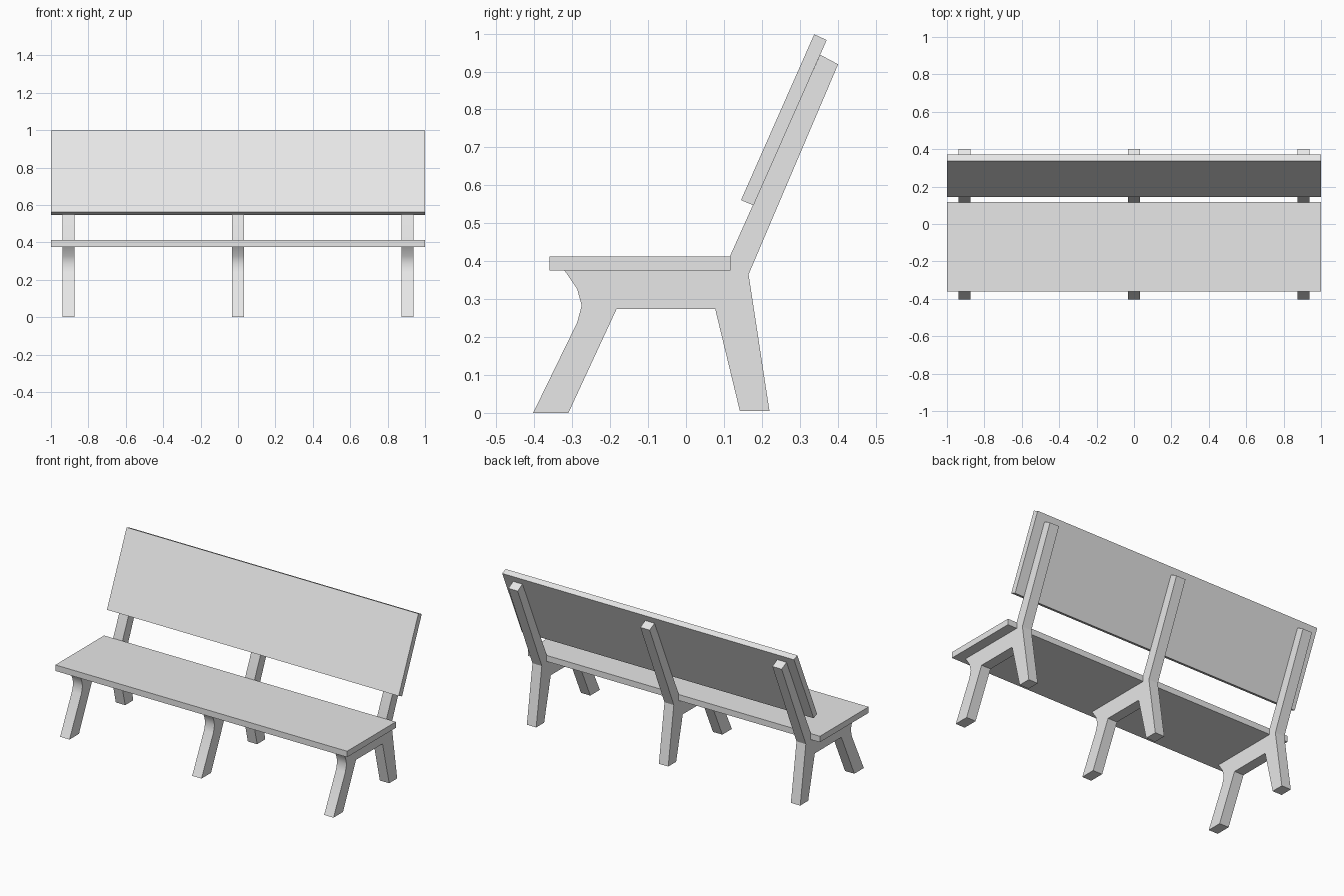
import bpy
import bmesh
from math import radians

cube = bpy.data.objects.get("Cube")
if cube:
    bpy.data.objects.remove(cube, do_unlink=True)

# Single grey finish
grey = bpy.data.materials.new("light_grey")
grey.use_nodes = True
colour = (0.8, 0.8, 0.8, 1)
grey.diffuse_color = colour
grey.node_tree.nodes["Principled BSDF"].inputs["Base Color"].default_value = colour


def extrude_profile(name, profile, x_centre, width):
    """Extrude a side profile of (y, z) points along x."""
    bm = bmesh.new()
    face = bm.faces.new([bm.verts.new((x_centre - width / 2, y, z)) for y, z in profile])
    result = bmesh.ops.extrude_face_region(bm, geom=[face])
    moved = [g for g in result["geom"] if isinstance(g, bmesh.types.BMVert)]
    bmesh.ops.translate(bm, verts=moved, vec=(width, 0, 0))
    bmesh.ops.recalc_face_normals(bm, faces=bm.faces)
    mesh = bpy.data.meshes.new(name)
    bm.to_mesh(mesh)
    bm.free()
    mesh.materials.append(grey)
    obj = bpy.data.objects.new(name, mesh)
    bpy.context.collection.objects.link(obj)
    return obj


# Planks
seat = [(-0.36, 0.375), (0.117, 0.375), (0.117, 0.412), (-0.36, 0.412)]
backrest = [(0.145, 0.561), (0.178, 0.547), (0.371, 0.983), (0.338, 0.998)]
extrude_profile("seat", seat, 0, 2)
extrude_profile("backrest", backrest, 0, 2)

# Support frame: front leg, crossbeam, rear leg and back post in one outline
frame = [
    (-0.403, 0), (-0.31, 0), (-0.183, 0.274), (0.077, 0.274),
    (0.142, 0.005), (0.22, 0.005), (0.165, 0.365), (0.401, 0.919),
    (0.354, 0.944), (0.115, 0.411), (0.115, 0.375),
    (-0.32, 0.375), (-0.287, 0.327), (-0.275, 0.283), (-0.287, 0.238),
]
for side, x in (("right", -0.905), ("middle", 0), ("left", 0.905)):
    obj = extrude_profile(side + "_frame", frame, x, 0.064)
    bpy.ops.object.select_all(action="DESELECT")
    obj.select_set(True)
    bpy.context.view_layer.objects.active = obj
    bpy.ops.object.shade_smooth_by_angle(angle=radians(31))
